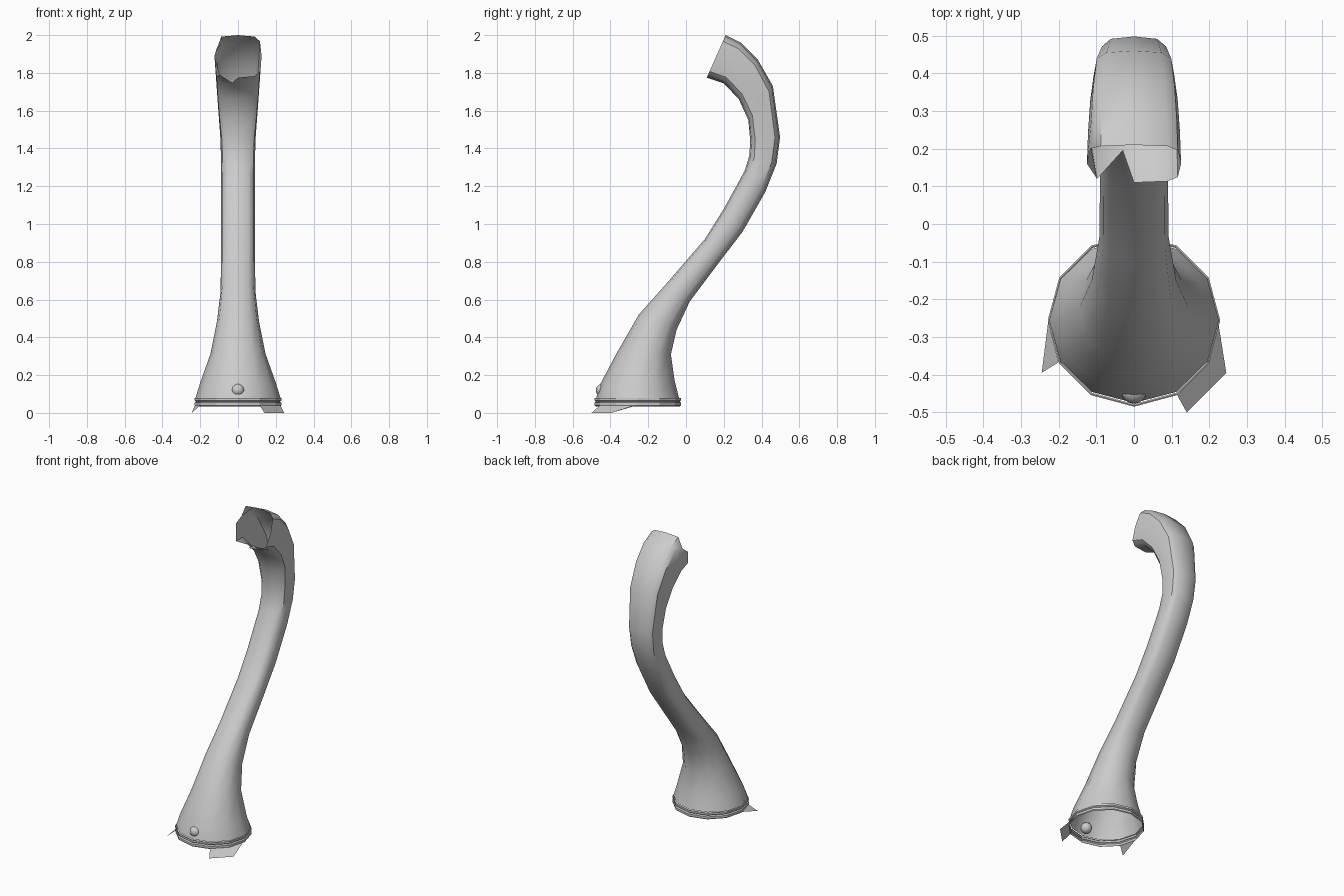
import bpy, bmesh, math
from mathutils import Vector

if "Cube" in bpy.data.objects:
    bpy.data.objects.remove(bpy.data.objects["Cube"])

SIDES = 12
grey = bpy.data.materials.new("light grey")
grey.use_nodes = True
grey.diffuse_color = (0.6, 0.6, 0.6, 1)
grey.node_tree.nodes["Principled BSDF"].inputs["Base Color"].default_value = (0.6, 0.6, 0.6, 1)


def finish(name, bm, angle=40):
    """Turn a bmesh into a named, smooth shaded object."""
    mesh = bpy.data.meshes.new(name)
    bm.to_mesh(mesh)
    bm.free()
    obj = bpy.data.objects.new(name, mesh)
    bpy.context.collection.objects.link(obj)
    mesh.materials.append(grey)
    bpy.ops.object.select_all(action='DESELECT')
    obj.select_set(True)
    bpy.context.view_layer.objects.active = obj
    bpy.ops.object.shade_smooth_by_angle(angle=math.radians(angle))
    return obj


def power(v, p):
    return math.copysign(abs(v) ** p, v) if abs(v) > 1e-6 else 0.0


def section(front, back, half_width, squareness):
    """Ring of points from the front edge, round by +x, to the back edge."""
    f, b = Vector((0, *front)), Vector((0, *back))
    mid, half = (f + b) / 2, (f - b) / 2
    ring = []
    for i in range(SIDES):
        a = 2 * math.pi * i / SIDES
        ring.append(mid + half * power(math.cos(a), squareness)
                    + Vector((half_width * power(math.sin(a), squareness), 0, 0)))
    return ring


def loft(bm, rings):
    rows = [[bm.verts.new(p) for p in ring] for ring in rings]
    for low, high in zip(rows, rows[1:]):
        for i in range(SIDES):
            j = (i + 1) % SIDES
            bm.faces.new((low[i], low[j], high[j], high[i]))
    return rows


# Curved neck: front edge, back edge, half width, squareness
stations = [
    ((-.475, .08), (-.037, .08), .225, 1),
    ((-.455, .15), (-.06, .17), .20, 1),
    ((-.365, .32), (-.08, .31), .145, .95),
    ((-.25, .52), (-.05, .44), .112, .9),
    ((-.09, .70), (.02, .59), .092, .75),
    ((.10, .92), (.17, .79), .09, .7),
    ((.20, 1.08), (.30, .96), .09, .7),
    ((.31, 1.28), (.42, 1.17), .09, .7),
    ((.335, 1.36), (.48, 1.32), .09, .65),
    ((.34, 1.44), (.498, 1.46), .093, .6),
    ((.33, 1.55), (.46, 1.73), .107, .55),
    ((.28, 1.66), (.38, 1.87), .116, .5),
    ((.20, 1.745), (.29, 1.96), .122, .5),
]
rings = [section(*s) for s in stations]

# Torn open end, with notches in the lower lip and right side
lip = section((.11, 1.775), (.21, 2.0), .125, .5)
lip[SIDES - 1] = Vector((-.03, .195, 1.747))
lip[SIDES - 2] = Vector((-.098, .12, 1.79))
lip[SIDES - 4] = Vector((-.115, .20, 1.92))
rings.append(lip)
bm = bmesh.new()
loft(bm, rings)
finish("curved_neck", bm)

# Ridged band round the open base: height and radius
bm = bmesh.new()
band = [(.035, .224), (.04, .229), (.054, .229), (.06, .222),
        (.066, .229), (.078, .229), (.08, .225)]
loft(bm, [section((-.256 - r, z), (-.256 + r, z), r, 1) for z, r in band])
finish("base_band", bm, 25)

# Torn flaps hanging below the band
flaps = {
    "left_flap": [(.225, -.27, .04), (.2, -.365, .04), (.115, -.455, .04),
                  (.14, -.5, 0), (.245, -.395, 0)],
    "right_flap": [(-.228, -.26, .04), (-.245, -.395, 0), (-.2, -.367, .04)],
}
for name, points in flaps.items():
    bm = bmesh.new()
    bm.faces.new([bm.verts.new(p) for p in points])
    finish(name, bm)

# Round stud set in the front of the base
bm = bmesh.new()
bmesh.ops.create_uvsphere(bm, u_segments=16, v_segments=10, radius=.034)
bmesh.ops.translate(bm, verts=bm.verts, vec=(0, -.443, .12))
finish("front_stud", bm)
